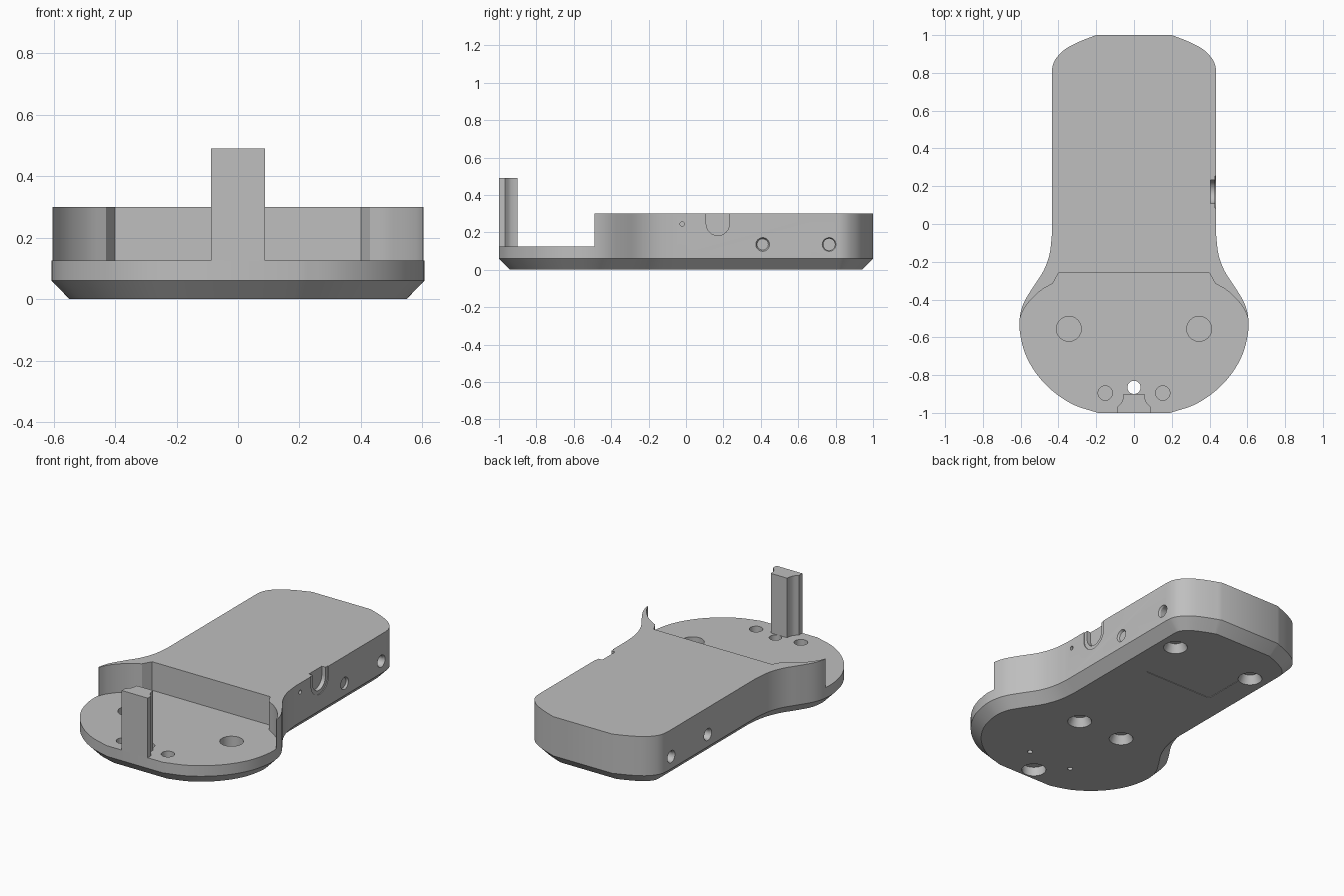
import bpy, bmesh, math
from mathutils import Vector, Matrix

cube = bpy.data.objects.get("Cube")
if cube:
    bpy.data.objects.remove(cube, do_unlink=True)

grey = bpy.data.materials.new("plain_grey")
grey.use_nodes = True
GREY = (0.52, 0.52, 0.52, 1)
grey.diffuse_color = GREY
grey.node_tree.nodes["Principled BSDF"].inputs["Base Color"].default_value = GREY


def spline(pts, steps=5):
    """Smooth curve through the given points."""
    p = [Vector(q) for q in pts]
    p = [2 * p[0] - p[1]] + p + [2 * p[-1] - p[-2]]
    out = []
    for a, b, c, d in zip(p, p[1:], p[2:], p[3:]):
        for i in range(steps):
            t = i / steps
            out.append(0.5 * (2 * b + (c - a) * t + (2 * a - 5 * b + 4 * c - d) * t * t
                              + (3 * b - a - 3 * c + d) * t ** 3))
    return out + [p[-2]]


def mirrored(half):
    """Close a right-hand half outline with its mirror image."""
    return half + [Vector((-q.x, q.y)) for q in reversed(half)]


def inset(loop, dist):
    """Move a clockwise outline inward by dist."""
    out = []
    for i, q in enumerate(loop):
        d1 = (q - loop[i - 1]).normalized()
        d2 = (loop[(i + 1) % len(loop)] - q).normalized()
        n1, n2 = Vector((d1.y, -d1.x)), Vector((d2.y, -d2.x))
        out.append(q + (n1 + n2) * dist / (1 + n1.dot(n2)))
    return out


def loft(name, rings):
    """Solid from (outline, z) layers, bottom to top."""
    bm = bmesh.new()
    layers = [[bm.verts.new((q.x, q.y, z)) for q in loop] for loop, z in rings]
    bm.faces.new(layers[0])
    bm.faces.new(layers[-1])
    for low, high in zip(layers, layers[1:]):
        for i in range(len(low)):
            bm.faces.new((low[i - 1], low[i], high[i], high[i - 1]))
    return finish(name, bm)


def finish(name, bm):
    bmesh.ops.recalc_face_normals(bm, faces=bm.faces)
    mesh = bpy.data.meshes.new(name)
    bm.to_mesh(mesh)
    bm.free()
    mesh.materials.append(grey)
    obj = bpy.data.objects.new(name, mesh)
    bpy.context.collection.objects.link(obj)
    return obj


def activate(obj):
    bpy.ops.object.select_all(action='DESELECT')
    obj.select_set(True)
    bpy.context.view_layer.objects.active = obj


def cut(target, cutter):
    """Subtract the cutter and throw it away."""
    cutter.hide_render = True
    mod = target.modifiers.new("cut", 'BOOLEAN')
    mod.operation, mod.solver, mod.object = 'DIFFERENCE', 'EXACT', cutter
    activate(target)
    bpy.ops.object.modifier_apply(modifier=mod.name)
    bpy.data.objects.remove(cutter, do_unlink=True)


def drill(target, start, end, r1, r2=None, segments=32):
    """Bore a round or tapered hole from start to end."""
    start, end = Vector(start), Vector(end)
    axis = end - start
    turn = axis.to_track_quat('Z', 'Y').to_matrix().to_4x4()
    bm = bmesh.new()
    bmesh.ops.create_cone(bm, cap_ends=True, segments=segments, radius1=r1,
                          radius2=r1 if r2 is None else r2, depth=axis.length,
                          matrix=Matrix.Translation((start + end) / 2) @ turn)
    cut(target, finish("drill", bm))


def block(name, lo, hi):
    loop = [Vector((lo[0], lo[1])), Vector((lo[0], hi[1])),
            Vector((hi[0], hi[1])), Vector((hi[0], lo[1]))]
    return loft(name, [(loop, lo[2]), (loop, hi[2])])


# Main body: rounded handle widening to a round front, chamfered underneath
rear = spline([(0.2, 1), (0.29, 0.965), (0.365, 0.925), (0.41, 0.88), (0.43, 0.84), (0.435, 0.8)], 4)
flank = spline([(0.435, -0.06), (0.447, -0.16), (0.48, -0.25), (0.535, -0.335), (0.585, -0.42),
                (0.605, -0.5), (0.603, -0.58), (0.575, -0.69), (0.515, -0.795), (0.43, -0.885),
                (0.32, -0.957), (0.19, -1)], 4)
outline = mirrored(rear + flank)
body = loft("body", [(inset(outline, 0.058), 0), (outline, 0.06), (outline, 0.3)])

# Lowered front deck, leaving a thin curved wing on each side
DECK = 0.125
wing = spline([(0.43, -0.315), (0.49, -0.35), (0.545, -0.4), (0.582, -0.45), (0.6, -0.49)], 4)
deck_half = [Vector((0.4, -0.26))] + wing + [Vector((0.75, -0.49)), Vector((0.75, -1.1))]
deck = mirrored(deck_half)
cut(body, loft("deck_cutter", [(deck, DECK), (deck, 0.5)]))

# Through hole with a counterbore below
drill(body, (0, -0.865, -0.1), (0, -0.865, 0.2), 0.035)
drill(body, (0, -0.865, -0.1), (0, -0.865, 0.055), 0.067)

for side in (-1, 1):
    # Deck pockets
    drill(body, (side * 0.345, -0.555, 0.2), (side * 0.345, -0.555, 0.06), 0.066)
    drill(body, (side * 0.152, -0.895, 0.2), (side * 0.152, -0.895, 0.075), 0.038)
    # Tapered screw pockets and pin holes underneath
    for x, y in ((0.27, 0.68), (0.15, -0.29)):
        drill(body, (side * x, y, -0.01), (side * x, y, 0.05), 0.071, 0.045)
    drill(body, (side * 0.145, -0.725, -0.05), (side * 0.145, -0.725, 0.05), 0.015, segments=16)
    # Side screw holes with a bevelled rim
    for y in (0.41, 0.765):
        drill(body, (side * 0.5, y, 0.135), (side * 0.36, y, 0.135), 0.031)
        drill(body, (side * 0.441, y, 0.135), (side * 0.423, y, 0.135), 0.04, 0.03)

# Open-topped socket on one side: shallow rim, then a deeper slot
for radius, x in ((0.085, 0.43), (0.062, 0.405)):
    drill(body, (0.5, 0.17, 0.245), (x, 0.17, 0.245), radius)
    cut(body, block("slot_cutter", (x, 0.17 - radius, 0.245), (0.5, 0.17 + radius, 0.4)))
drill(body, (0.5, -0.02, 0.245), (0.38, -0.02, 0.245), 0.012, segments=16)

# Shallow rounded panel underneath
panel = []
for cx, cy, start in ((0.21, 0.605, 90), (0.21, 0.395, 0), (-0.21, 0.395, -90), (-0.21, 0.605, -180)):
    for k in range(5):
        a = math.radians(start - k * 22.5)
        panel.append(Vector((cx + 0.025 * math.cos(a), cy + 0.025 * math.sin(a))))
cut(body, loft("panel_cutter", [(panel, -0.05), (panel, 0.003)]))

# Upright post at the front with hollowed rear corners
post_half = [Vector((0.055, -0.9))] + spline(
    [(0.057, -0.92), (0.066, -0.944), (0.088, -0.968)], 4) + [Vector((0.088, -1))]
post_loop = mirrored(post_half)
post = loft("front_post", [(post_loop, DECK), (post_loop, 0.49)])

for obj in (body, post):
    activate(obj)
    bpy.ops.object.shade_smooth_by_angle(angle=math.radians(28))
